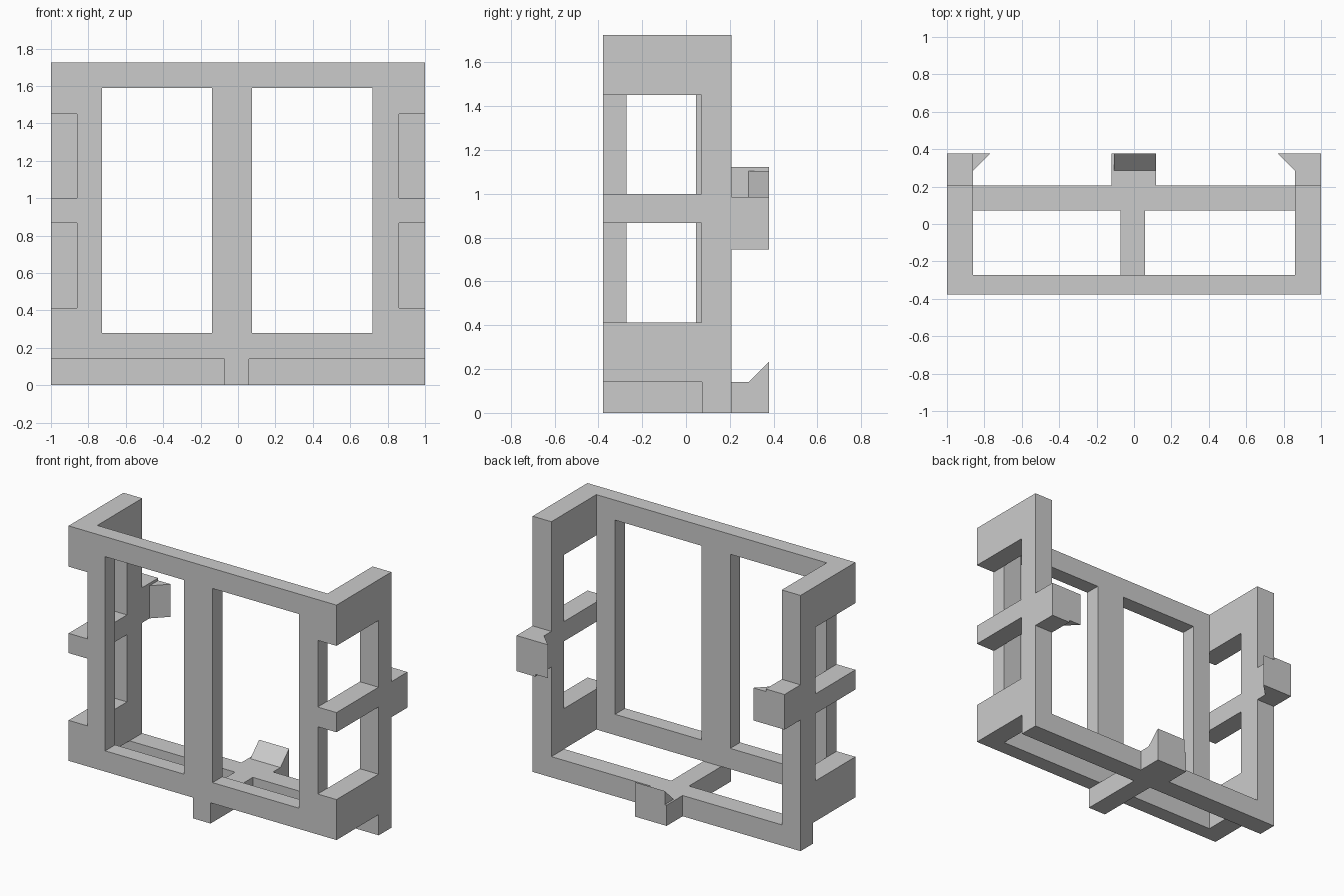
import bpy
import bmesh

if "Cube" in bpy.data.objects:
    bpy.data.objects.remove(bpy.data.objects["Cube"])

grey = bpy.data.materials.new("light grey plastic")
grey.use_nodes = True
grey.diffuse_color = (0.6, 0.6, 0.6, 1)
grey.node_tree.nodes["Principled BSDF"].inputs["Base Color"].default_value = (0.6, 0.6, 0.6, 1)

FRONT, REAR, TIP = -0.378, 0.207, 0.378   # depth of front, frame back, clip tips
WALL, HEIGHT, FLOOR = 0.86, 1.725, 0.14


def prism(name, profile, axis, lo, hi):
    """Extrude a 2D profile along an axis (0 = x, 2 = z)."""
    bm = bmesh.new()

    def place(p, d):
        return (d, p[0], p[1]) if axis == 0 else (p[0], p[1], d)

    face = bm.faces.new([bm.verts.new(place(p, lo)) for p in profile])
    out = bmesh.ops.extrude_face_region(bm, geom=[face])
    for v in out["geom"]:
        if isinstance(v, bmesh.types.BMVert):
            v.co[axis] = hi
    bmesh.ops.recalc_face_normals(bm, faces=bm.faces)
    mesh = bpy.data.meshes.new(name)
    bm.to_mesh(mesh)
    bm.free()
    mesh.materials.append(grey)
    obj = bpy.data.objects.new(name, mesh)
    bpy.context.collection.objects.link(obj)
    return obj


def box(name, x, y, z):
    corners = [(x[0], y[0]), (x[1], y[0]), (x[1], y[1]), (x[0], y[1])]
    return prism(name, corners, 2, z[0], z[1])


def carve(target, x, y, z):
    """Cut a box out of the target and discard the cutter."""
    cutter = box("cutter", x, y, z)
    cutter.hide_render = True
    mod = target.modifiers.new("cut", "BOOLEAN")
    mod.operation, mod.solver, mod.object = "DIFFERENCE", "EXACT", cutter
    bpy.context.view_layer.objects.active = target
    bpy.ops.object.modifier_apply(modifier=mod.name)
    bpy.data.objects.remove(cutter)


# Frame: a solid block hollowed out from the back and top
frame = box("frame", (-1, 1), (FRONT, REAR), (0, HEIGHT))
carve(frame, (-WALL, WALL), (-0.272, 1), (FLOOR, 2))

# Tall front windows
for x in ((-0.727, -0.14), (0.075, 0.72)):
    carve(frame, x, (-1, 0), (0.28, 1.59))

# Underside recesses, leaving the back bar and the middle rib
for x in ((-2, -0.073), (0.06, 2)):
    carve(frame, x, (-1, 0.072), (-1, FLOOR))

# Side windows, open to the front corners
for x, back in (((-2, -WALL), 0.045), ((WALL, 2), 0.07)):
    for z in ((0.413, 0.867), (1.0, 1.45)):
        carve(frame, x, (-1, back), z)

# Side clips: an arm with an inward wedge hook
for side, word, arm, hook in ((1, "left", (0.745, 0.985), (0.76, 0.985)),
                              (-1, "right", (0.885, 1.122), (0.885, 1.105))):
    box(word + "_clip_arm", sorted((side * WALL, side)), (REAR, TIP), arm)
    wedge = [(side * WALL, 0.285), (side * 0.767, TIP), (side * WALL, TIP)]
    prism(word + "_clip_hook", wedge, 2, *hook)

# Bottom clip with an upward wedge hook
box("bottom_clip_arm", (-0.12, 0.117), (REAR, TIP), (0, FLOOR))
prism("bottom_clip_hook", [(0.285, FLOOR), (TIP, FLOOR), (TIP, 0.232)], 0, -0.107, 0.117)
